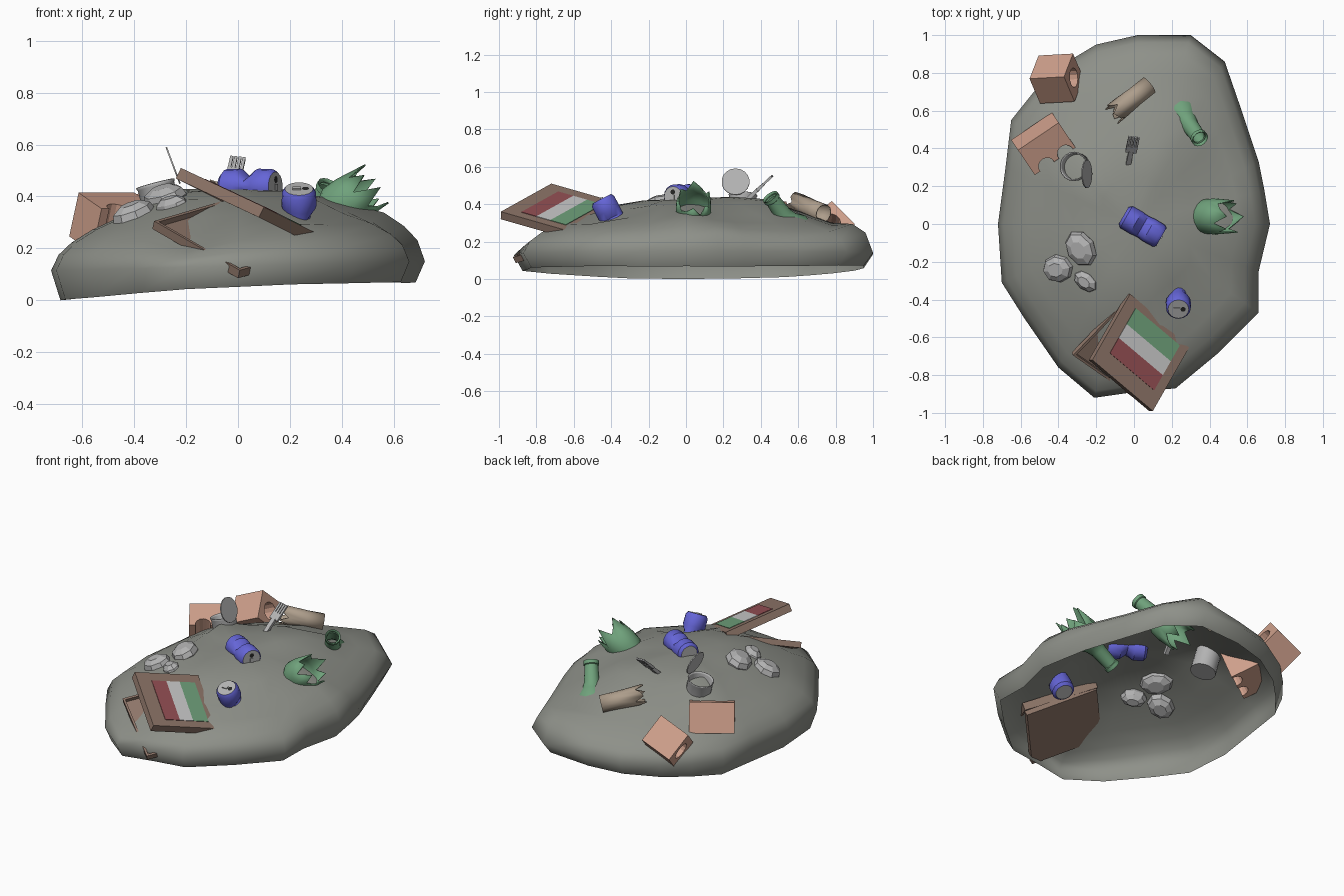
import bpy, bmesh, math
from mathutils import Vector, Matrix

if "Cube" in bpy.data.objects:
    bpy.data.objects.remove(bpy.data.objects["Cube"])


def material(name, rgb):
    m = bpy.data.materials.new(name)
    m.diffuse_color = (*rgb, 1)
    m.use_nodes = True
    m.node_tree.nodes["Principled BSDF"].inputs["Base Color"].default_value = m.diffuse_color
    return m


EARTH = material("earth", (0.27, 0.28, 0.25))
CARD = material("card", (0.27, 0.18, 0.14))
BLUE = material("blue", (0.13, 0.13, 0.68))
GREY = material("grey", (0.45, 0.45, 0.45))
BLACK = material("black", (0.02, 0.02, 0.02))
GREEN = material("green", (0.16, 0.36, 0.2))
RED = material("red", (0.3, 0.08, 0.09))
WHITE = material("white", (0.6, 0.6, 0.58))
CLAY = material("clay", (0.62, 0.35, 0.26))
TAN = material("tan", (0.42, 0.34, 0.26))


def finish(name, bm, mats, smooth=None):
    bmesh.ops.recalc_face_normals(bm, faces=bm.faces)
    me = bpy.data.meshes.new(name)
    bm.to_mesh(me)
    bm.free()
    ob = bpy.data.objects.new(name, me)
    bpy.context.collection.objects.link(ob)
    for m in mats:
        me.materials.append(m)
    bpy.ops.object.select_all(action='DESELECT')
    ob.select_set(True)
    bpy.context.view_layer.objects.active = ob
    if smooth:
        bpy.ops.object.shade_smooth_by_angle(angle=math.radians(smooth))
    return ob


def frame(o, axis, hint=(0, 0, 1)):
    # local z runs along the axis, local x leans to the hint
    z = Vector(axis).normalized()
    x = Vector(hint)
    x = (x - z * x.dot(z)).normalized()
    y = z.cross(x)
    m = Matrix((x, y, z)).transposed().to_4x4()
    m.translation = Vector(o)
    return m


def slab(bm, m, a, b, c):
    lo, hi = Vector((a[0], b[0], c[0])), Vector((a[1], b[1], c[1]))
    mat = m @ Matrix.Translation((lo + hi) / 2) @ Matrix.Diagonal((*(hi - lo), 1))
    return bmesh.ops.create_cube(bm, size=1, matrix=mat)['verts']


def lathe(name, m, profile, n, mats, cap0=False, cap1=False, jag=(), wall=0, smooth=35):
    # profile rows: radius, height, optional squash in local x and y
    bm = bmesh.new()
    rings = []
    for k, p in enumerate(profile):
        sx, sy = p[2:] if len(p) > 2 else (1, 1)
        ring = []
        for i in range(n):
            a = math.tau * i / n
            dz = jag[i % len(jag)] if jag and k == len(profile) - 1 else 0
            ring.append(bm.verts.new(m @ Vector((p[0] * sx * math.cos(a), p[0] * sy * math.sin(a), p[1] + dz))))
        rings.append(ring)
    for r, s in zip(rings, rings[1:]):
        for i in range(n):
            bm.faces.new((r[i], r[(i + 1) % n], s[(i + 1) % n], s[i]))
    for on, ring in ((cap0, rings[0]), (cap1, rings[-1])):
        if on:
            bm.faces.new(ring).material_index = len(mats) - 1
    ob = finish(name, bm, mats, smooth)
    if wall:
        mod = ob.modifiers.new("wall", 'SOLIDIFY')
        mod.thickness = wall
    return ob


# Earth mound: an open shell made of shrinking copies of its outline
OUTLINE = [(.72, 0), (.69, .18), (.66, .33), (.57, .6), (.48, .86), (.3, 1), (.02, 1), (-.2, .95), (-.4, .83),
           (-.53, .7), (-.65, .55), (-.68, .3), (-.72, 0), (-.7, -.31), (-.58, -.5), (-.4, -.76), (-.21, -.92),
           (0, -.89), (.22, -.87), (.45, -.68), (.66, -.47), (.66, -.25)]
RINGS = [(.95, 0), (1, .12), (.96, .195), (.89, .24), (.78, .285), (.63, .33), (.45, .39), (.25, .42)]
# dents and humps: x, y, height, spread
BUMPS = [(.55, 0, .04, .15), (.28, -.38, -.035, .13), (.27, .92, .05, .12), (.24, .72, -.03, .08),
         (.66, .22, .03, .1), (-.3, .25, .045, .14), (-.17, -.78, -.05, .14), (.12, .4, .035, .2),
         (.27, -.64, .025, .1), (0, .7, .02, .15)]


def relief(x, y):
    return sum(h * math.exp(-((x - a) ** 2 + (y - b) ** 2) / s ** 2) for a, b, h, s in BUMPS)


bm = bmesh.new()
rings = []
for k, (u, h) in enumerate(RINGS):
    ring = []
    for x, y in OUTLINE:
        x, y = x * u, y * u
        if k == 0:
            z = max(0, .05 * (x + .68)) + .025 * y * y
        elif k == 1:
            z = h + .025 * (x + .5)
        else:
            z = h + relief(x, y) + .03 * x * u
        ring.append(bm.verts.new((x, y, z)))
    rings.append(ring)
n = len(OUTLINE)
for r, s in zip(rings, rings[1:]):
    for i in range(n):
        bm.faces.new((r[i], r[(i + 1) % n], s[(i + 1) % n], s[i]))
top = bm.verts.new((0, 0, .43))
for i in range(n):
    bm.faces.new((rings[-1][i], rings[-1][(i + 1) % n], top))
finish("mound", bm, [EARTH], 75)


# Takeaway box: two shallow trays hinged at the back and gaping at the front
def tray(name, o, pu, pv, depth, flip):
    o, U, V = Vector(o), Vector(pu) - Vector(o), Vector(pv) - Vector(o)
    N = U.cross(V).normalized()
    m = Matrix((U, V, N)).transposed().to_4x4()
    m.translation = o
    t, e = .012, .03
    d = (-depth, 0) if flip else (0, depth)
    bm = bmesh.new()
    slab(bm, m, (0, 1), (0, 1), (-t, 0) if flip else (0, t))
    for a, b in (((0, e), (0, 1)), ((1 - e, 1), (0, 1)), ((0, 1), (0, e)), ((0, 1), (1 - e, 1))):
        slab(bm, m, a, b, d)
    finish(name, bm, [CARD])
    return m


lid = tray("box_lid", (-.22, -.72, .51), (.10, -.99, .36), (-.02, -.37, .41), .045, True)
tray("box_base", (-.33, -.68, .275), (0, -.91, .085), (-.04, -.38, .36), .035, False)
for name, mat, v in (("red", RED, (.22, .45)), ("white", WHITE, (.45, .66)), ("green", GREEN, (.66, .9))):
    bm = bmesh.new()
    slab(bm, lid, (.15, .88), v, (0, .003))
    finish("box_stripe_" + name, bm, [mat])


# Crushed drink cans with grey ends, an opening and a pull tab
def can(name, m, pinch):
    prof = [(.05, 0), (.066, .016), (.067, .075), (.06, .115, *pinch), (.067, .155), (.066, .214), (.055, .23)]
    lathe(name, m, prof, 16, [BLUE, GREY], True, True)
    bm = bmesh.new()
    bmesh.ops.create_circle(bm, cap_ends=True, segments=10, radius=.014,
                            matrix=m @ Matrix.Translation((.025, 0, .232)))
    finish(name + "_opening", bm, [BLACK])
    bm = bmesh.new()
    slab(bm, m, (-.025, .008), (-.009, .009), (.23, .236))
    finish(name + "_tab", bm, [GREY])


can("can_lying", frame((-.055, .045, .44), (.2, -.115, 0)), (.5, 1.05))
can("can_upright", frame((.235, -.345, .225), (0, -.45, .87), (1, 0, 0)), (.65, 1.1))

# Broken bottles, one neck down and one neck up
BOTTLE = [(.034, .01), (.046, 0), (.046, .022), (.04, .026), (.046, .13), (.058, .17), (.092, .215), (.097, .28),
          (.088, .36)]
for name, o, axis in (("bottle_neck_down", (.19, .04, .238), (.85, 0, .52)),
                      ("bottle_neck_up", (.35, .45, .44), (-.42, .55, -.75))):
    lathe(name, frame(o, axis), BOTTLE, 14, [GREEN], jag=(.045, -.04, .02, -.05, .05, -.03, .0), wall=.006)

# Open tin with its lid bent upright
lathe("tin", frame((-.27, .295, .265), (-.25, .05, .95)), [(.075, 0), (.075, .01), (.073, .18), (.078, .19)], 18,
      [GREY], cap0=True, wall=.005)
lathe("tin_lid", frame((-.25, .265, .52), (.93, 0, .35)), [(.075, -.003), (.075, .003)], 18, [GREY], True, True)

# Fork stuck in the mound
f = frame((-.04, .27, .37), (.04, .19, .18), (1, 0, 0))
bm = bmesh.new()
slab(bm, f, (-.013, .013), (-.01, .01), (-.06, .16))
slab(bm, f, (-.03, .03), (-.008, .008), (.155, .2))
for i in range(4):
    x = -.024 + i * .016
    slab(bm, f, (x - .006, x + .006), (-.006, .006), (.2, .265))
finish("fork", bm, [GREY])

# Cardboard tube with a torn end
lathe("cardboard_tube", frame((.08, .735, .35), (-.2, -.16, .06)), [(.052, 0), (.052, .1), (.058, .23)], 14, [TAN],
      jag=(.03, -.02, .01, .02, -.035), wall=.006)


# Clay bricks: one with a through hole, one snapped across its holes
def brick(name, m, size, holes, radius):
    bm = bmesh.new()
    slab(bm, m, *[(-s / 2, s / 2) for s in size])
    ob = finish(name, bm, [CLAY])
    for x, y in holes:
        bm = bmesh.new()
        bmesh.ops.create_cone(bm, cap_ends=True, segments=14, radius1=radius, radius2=radius, depth=.6,
                              matrix=m @ Matrix.Translation((x, y, 0)))
        cutter = finish("brick_cutter", bm, [CLAY])
        cutter.hide_render = True
        mod = ob.modifiers.new("hole", 'BOOLEAN')
        mod.operation, mod.object, mod.solver = 'DIFFERENCE', cutter, 'EXACT'
        bpy.context.view_layer.objects.active = ob
        bpy.ops.object.modifier_apply(modifier=mod.name)
        bpy.data.objects.remove(cutter)


brick("brick_hollow", frame((-.41, .77, .26), (.9, .05, .4), (0, .7, .7)), (.18, .18, .2), [(0, 0)], .052)
brick("brick_snapped", frame((-.48, .425, .3), (.2, -.3, .93), (.83, .56, 0)), (.26, .17, .18),
      [(-.05, -.08), (.07, -.08)], .045)

# Three faceted stones
for i, (x, y, z, rx, ry, spin) in enumerate([(-.28, -.13, .39, .078, .1, .5), (-.4, -.235, .325, .075, .085, 1.7),
                                             (-.25, -.3, .35, .05, .075, .9)]):
    m = (Matrix.Translation((x, y, z)) @ Matrix.Rotation(-.35, 4, 'Y') @ Matrix.Rotation(.2, 4, 'X')
         @ Matrix.Rotation(spin, 4, 'Z') @ Matrix.Diagonal((rx, ry, .05, 1)))
    lathe(f"stone_{i + 1}", m, [(.5, -1), (.9, -.6), (1.02, 0), (.9, .6), (.5, 1)], 8, [GREY], True, True, smooth=None)
